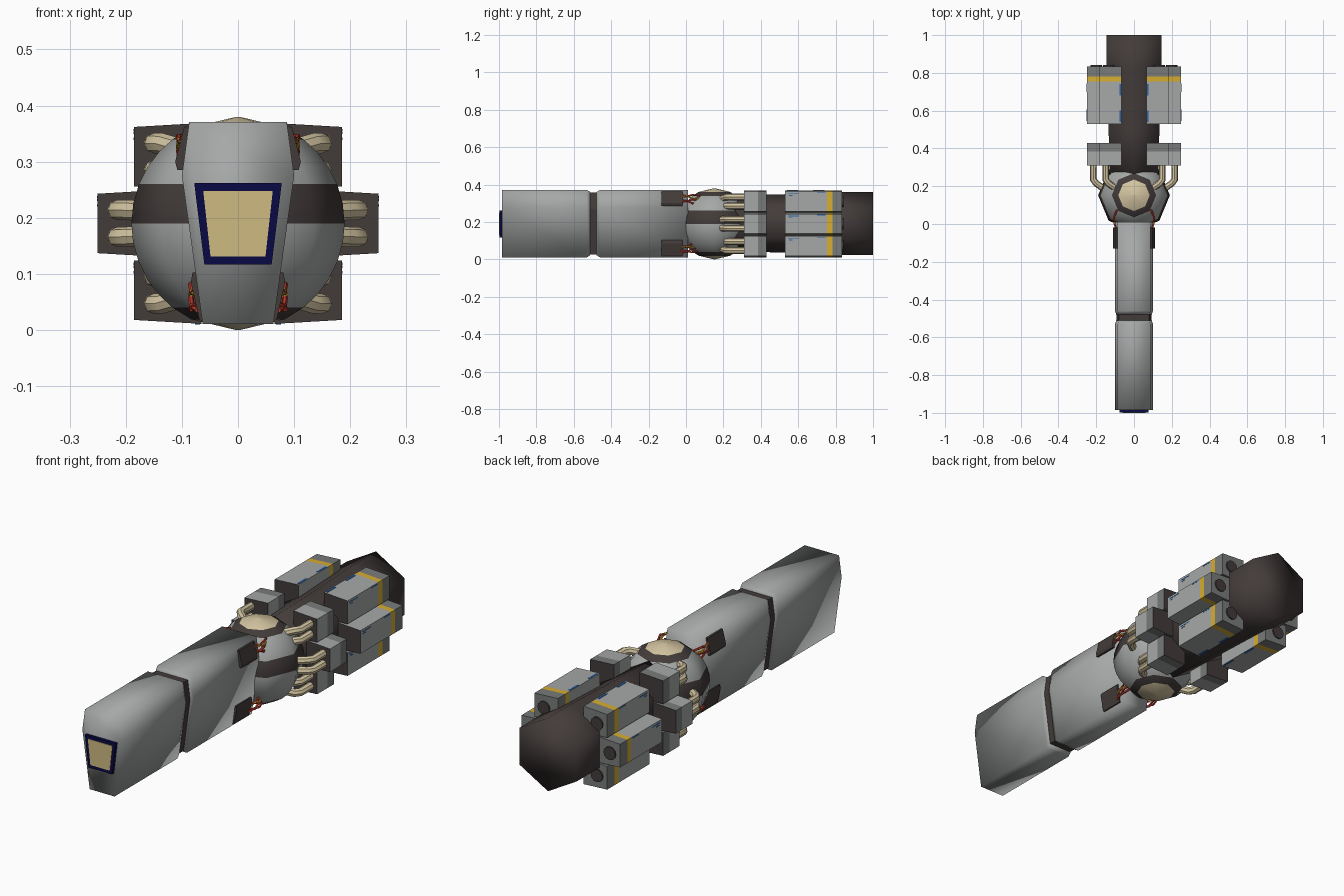
import bpy, bmesh, math

if "Cube" in bpy.data.objects:
    bpy.data.objects.remove(bpy.data.objects["Cube"])

CZ = 0.19  # height of the long axis


def mat(name, r, g, b):
    m = bpy.data.materials.new(name)
    m.diffuse_color = (r, g, b, 1)
    m.use_nodes = True
    m.node_tree.nodes["Principled BSDF"].inputs["Base Color"].default_value = m.diffuse_color
    return m


GREY = mat("hull grey", 0.38, 0.39, 0.39)
MID = mat("mid grey", 0.19, 0.195, 0.195)
DARK = mat("dark brown grey", 0.055, 0.044, 0.042)
CREAM = mat("cream", 0.66, 0.56, 0.36)
GLASS = mat("window tan", 0.62, 0.49, 0.22)
NAVY = mat("navy", 0.003, 0.003, 0.06)
YELLOW = mat("yellow", 0.68, 0.42, 0.03)
BLUE = mat("blue", 0.02, 0.12, 0.4)
RED = mat("red", 0.6, 0.05, 0.03)


def loft(name, rings, mats, bands=None, caps=(0, 0), smooth=None):
    """Skin a list of equal rings; bands = material index per segment."""
    bm = bmesh.new()
    vs = [[bm.verts.new(p) for p in ring] for ring in rings]
    n = len(rings[0])
    for i in range(len(vs) - 1):
        for j in range(n):
            k = (j + 1) % n
            f = bm.faces.new((vs[i][j], vs[i][k], vs[i + 1][k], vs[i + 1][j]))
            f.material_index = bands[i] if bands else 0
    for ring, c in ((vs[0], caps[0]), (vs[-1], caps[1])):
        bm.faces.new(ring).material_index = c
    bmesh.ops.recalc_face_normals(bm, faces=bm.faces)
    if smooth:
        for f in bm.faces:
            f.smooth = True
    me = bpy.data.meshes.new(name)
    bm.to_mesh(me)
    bm.free()
    for m in mats:
        me.materials.append(m)
    ob = bpy.data.objects.new(name, me)
    bpy.context.collection.objects.link(ob)
    return ob


def section(profile, y, s=1.0):
    return [(x * s, y, CZ + (z - CZ) * s) for x, z in profile]


def tube(name, pts, r, m, sides=2):
    cu = bpy.data.curves.new(name, 'CURVE')
    cu.dimensions = '3D'
    cu.bevel_depth = r
    cu.bevel_resolution = sides
    cu.use_fill_caps = True
    sp = cu.splines.new('POLY')
    sp.points.add(len(pts) - 1)
    for p, c in zip(sp.points, pts):
        p.co = (*c, 1)
    cu.materials.append(m)
    ob = bpy.data.objects.new(name, cu)
    bpy.context.collection.objects.link(ob)
    bpy.ops.object.select_all(action='DESELECT')
    ob.select_set(True)
    bpy.context.view_layer.objects.active = ob
    bpy.ops.object.convert(target='MESH')
    bpy.ops.object.shade_smooth_by_angle(angle=math.radians(40))


# Forward hull: two tapered six-sided sections with a dark joint
half = [(0.087, 0.371), (0.1, 0.275), (0.063, 0.011)]
hull = half + [(-x, z) for x, z in reversed(half)]
loft("front_hull", [section(hull, -0.985), section(hull, -0.53), section(hull, -0.512, 0.94)],
     [GREY], smooth=True)
loft("rear_hull", [section(hull, -0.478, 0.94), section(hull, -0.46), section(hull, 0.01)],
     [GREY], smooth=True)
loft("hull_joint", [section(hull, -0.53, 0.92), section(hull, -0.46, 0.92)], [DARK])

# Nose window and its frame
frame = [(-0.078, 0.262), (0.078, 0.262), (0.06, 0.117), (-0.06, 0.117)]
pane = [(-0.062, 0.248), (0.062, 0.248), (0.049, 0.131), (-0.049, 0.131)]
loft("window_frame", [section(frame, -0.98), section(frame, -0.998)], [NAVY])
loft("window_pane", [section(pane, -0.99), section(pane, -1.0)], [GLASS])

# Round core: eight-sided ball with dark belt and cream polar caps
lats = [-89, -64, -52, -42, -32, -21, -10, 0, 10.8, 21.6, 32, 42, 52, 64, 89]
R = 0.19
ball = []
for a in lats:
    r, z = R * math.cos(math.radians(a)), CZ + R * math.sin(math.radians(a))
    ball.append([(r * math.cos(j * math.pi / 4), 0.152 + r * math.sin(j * math.pi / 4), z)
                 for j in range(8)])
bands = []
for a, b in zip(lats, lats[1:]):
    m = (a + b) / 2
    bands.append(2 if abs(m) > 64 else 1 if abs(m) > 52 or 0 < m < 21.6 else 0)
loft("core_ball", ball, [GREY, DARK, CREAM], bands, (2, 2), smooth=True)

# Tail spine: hexagonal, wider at the back
spine = [(math.sin(k * math.pi / 3), math.cos(k * math.pi / 3)) for k in range(6)]


def spine_ring(y, r):
    return [(x * r, y, CZ + 0.002 + z * r) for x, z in spine]


loft("tail_spine", [spine_ring(0.24, 0.15), spine_ring(0.5, 0.155),
                    spine_ring(0.83, 0.168), spine_ring(1.0, 0.168)], [DARK], smooth=True)


def box(name, x0, x1, y0, y1, z0, z1, m):
    return loft(name, [[(x0, y, z0), (x1, y, z0), (x1, y, z1), (x0, y, z1)] for y in (y0, y1)], [m])


# Six pods round the spine, each with a coupling block and two pipes
for s in (-1, 1):
    for row, outer, zc in (("upper", 0.185, 0.309), ("middle", 0.25, 0.19), ("lower", 0.185, 0.071)):
        tag = f"{row}_{'right' if s > 0 else 'left'}"
        inner = outer - 0.12
        prof = [(s * inner, zc + 0.06), (s * outer, zc + 0.053),
                (s * outer, zc - 0.053), (s * inner, zc - 0.06)]

        def ring(y):
            return [(x, y, z) for x, z in prof]

        loft("pod_" + tag, [ring(y) for y in (0.53, 0.755, 0.782, 0.835)],
             [GREY, YELLOW, MID, DARK], [0, 1, 2], (3, 2))
        loft("coupling_" + tag, [ring(y) for y in (0.31, 0.385, 0.43)],
             [GREY, MID, DARK], [0, 1], (2, 2))
        # Round outlet on the back of the pod
        xm = s * (outer - 0.05)
        loft("outlet_" + tag, [[(xm + 0.03 * math.cos(a * math.pi / 6), y,
                                 zc + 0.03 * math.sin(a * math.pi / 6)) for a in range(12)]
                               for y in (0.833, 0.841)], [DARK])
        # Blue dashes on the outer face
        for y0, y1, dz in ((0.545, 0.605, 0.04), (0.7, 0.745, 0.045), (0.55, 0.57, 0.03)):
            xs = sorted((s * (outer - 0.002), s * (outer + 0.001)))
            box("dash_" + tag, *xs, y0, y1, zc + dz, zc + dz + 0.004, BLUE)
        if row != "middle":
            zs = zc + (0.059 if row == "upper" else -0.061)
            for y0, y1 in ((0.54, 0.6), (0.68, 0.74)):
                xs = sorted((s * (inner + 0.003), s * (inner + 0.012)))
                box("edge_dash_" + tag, *xs, y0, y1, zs, zs + 0.002, BLUE)
        # Pipes from the coupling into the ball
        for d in (-0.024, 0.024):
            z = zc + d
            xp = outer - 0.035
            zin = CZ + (z - CZ) * 0.9
            xin = xp - 0.065
            tube("pipe_" + tag, [(s * xp, 0.33, z), (s * xp, 0.235, z),
                                 (s * (xp - 0.015), 0.215, z),
                                 (s * xin, 0.18, zin)], 0.018, CREAM)

# Dark side plates at the hull's rear corners with loose wires to the ball
for s in (-1, 1):
    for low in (False, True):
        if low:
            prof = [(0.06, 0.016), (0.069, 0.018), (0.084, 0.085), (0.081, 0.103), (0.065, 0.103)]
        else:
            prof = [(0.08, 0.364), (0.096, 0.362), (0.112, 0.3), (0.108, 0.285), (0.085, 0.285)]
        tag = ("lower" if low else "upper") + ("_right" if s > 0 else "_left")
        loft("side_plate_" + tag, [[(s * x, y, z) for x, z in prof] for y in (-0.13, -0.018)], [DARK])
        x0, z0, x1 = (0.072, 0.055, 0.075) if low else (0.094, 0.325, 0.09)
        for i in range(4):
            z = z0 + (i - 1.5) * 0.013
            w = 0.008 * (-1) ** i
            pull = 0.012 if low else -0.006
            tube("wire_" + tag, [(s * x0, -0.03, z), (s * (x0 + 0.01), 0.005, z + w),
                                 (s * (x0 + 0.012), 0.035, z - w / 2 + pull / 2),
                                 (s * x1, 0.075, z + pull)], 0.005,
                 YELLOW if i == 2 else RED, 1)
